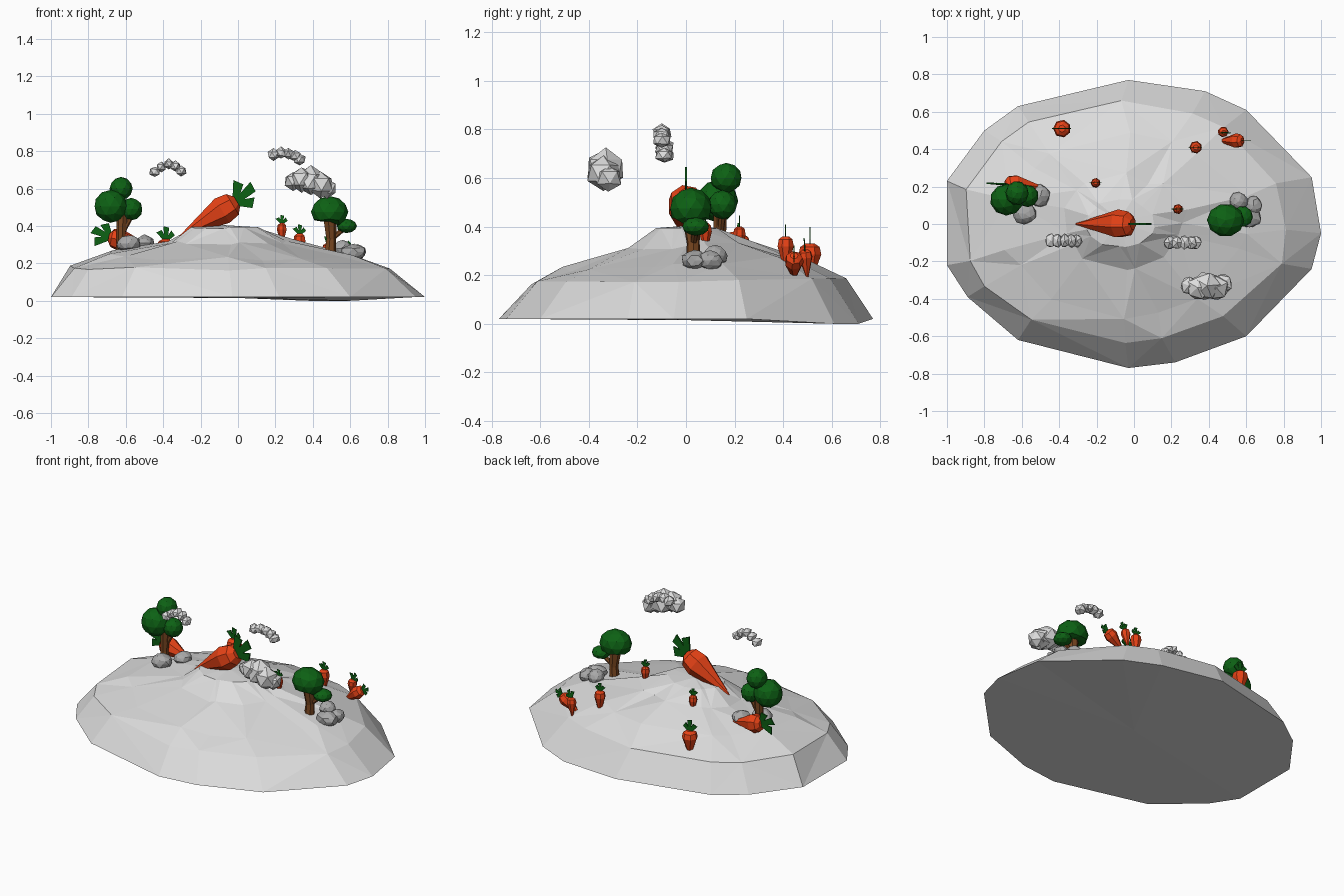
import bpy, bmesh, math, random
from mathutils import Vector, Matrix

random.seed(4)
if "Cube" in bpy.data.objects:
    bpy.data.objects.remove(bpy.data.objects["Cube"], do_unlink=True)


def material(name, rgb):
    m = bpy.data.materials.new(name)
    m.use_nodes = True
    m.diffuse_color = (*rgb, 1)
    m.node_tree.nodes["Principled BSDF"].inputs["Base Color"].default_value = (*rgb, 1)
    return m


PALE = material("pale grey", (0.72, 0.72, 0.72))
STONE = material("stone grey", (0.4, 0.4, 0.4))
ORANGE = material("carrot orange", (0.8, 0.055, 0.008))
GREEN = material("leaf green", (0.004, 0.12, 0.007))
BARK = material("bark brown", (0.2, 0.065, 0.015))


def finish(bm, name, mat):
    bmesh.ops.recalc_face_normals(bm, faces=bm.faces)
    mesh = bpy.data.meshes.new(name)
    bm.to_mesh(mesh)
    bm.free()
    mesh.materials.append(mat)
    ob = bpy.data.objects.new(name, mesh)
    bpy.context.collection.objects.link(ob)
    return ob


def blobs(name, mat, parts, detail=2, jitter=0.0):
    """Joined low-poly lumps, each given as centre and radii."""
    bm = bmesh.new()
    for centre, radii in parts:
        turn = Matrix.Rotation(random.uniform(0, 3), 4, "Z")
        verts = bmesh.ops.create_icosphere(bm, subdivisions=detail, radius=1, matrix=turn)["verts"]
        for v in verts:
            k = 1 + random.uniform(-jitter, jitter)
            v.co = Vector(centre) + Vector([c * r * k for c, r in zip(v.co, radii)])
    return finish(bm, name, mat)


def tube(bm, stations, sides):
    """Closed loft through (centre, radius) stations, across their overall axis."""
    axis = Vector(stations[-1][0]) - Vector(stations[0][0])
    turn = axis.to_track_quat("Z", "Y")
    rings = []
    for centre, r in stations:
        ring = []
        for i in range(sides):
            a = math.tau * i / sides
            ring.append(bm.verts.new(Vector(centre) + turn @ Vector((r * math.cos(a), r * math.sin(a), 0))))
        rings.append(ring)
    for low, high in zip(rings, rings[1:]):
        for i in range(sides):
            j = (i + 1) % sides
            bm.faces.new((low[i], low[j], high[j], high[i]))
    bm.faces.new(rings[0])
    bm.faces.new(rings[-1])


# Island: an irregular outline lofted inward to a low hilltop
outline = [(1, -.05), (.95, .25), (.6, .61), (.38, .71), (-.03, .77), (-.62, .63), (-.8, .5), (-1, .23),
           (-1, -.22), (-.89, -.39), (-.62, -.62), (-.03, -.77), (.22, -.74), (.6, -.6), (.95, -.24)]
# scale, height, shift in x, extra height at the back, roughness
levels = [(1, .02, 0, 0, 0), (.85, .18, -.03, .01, .02), (.64, .25, -.03, .025, .03),
          (.33, .32, -.05, .01, .025), (.17, .39, -.07, 0, .012)]
bm = bmesh.new()
rings = []
for scale, z, shift, back, rough in levels:
    ring = []
    for x, y in outline:
        wobble = [random.uniform(-rough, rough) for _ in range(3)]
        ring.append(bm.verts.new((x * scale + shift + wobble[0], y * scale + wobble[1],
                                  z + back * y / .77 + wobble[2] * .4)))
    rings.append(ring)
rings[0][2].co.z = rings[0][3].co.z = 0
n = len(outline)
for k, (low, high) in enumerate(zip(rings, rings[1:])):
    for i in range(n):
        j = (i + 1) % n
        if (i + k) % 2:
            tris = ((low[i], low[j], high[j]), (low[i], high[j], high[i]))
        else:
            tris = ((low[i], low[j], high[i]), (low[j], high[j], high[i]))
        for t in tris:
            bm.faces.new(t)
peak = bm.verts.new((-.08, .02, .405))
base = bm.verts.new((0, 0, .015))
for i in range(n):
    j = (i + 1) % n
    bm.faces.new((rings[-1][i], rings[-1][j], peak))
    bm.faces.new((rings[0][j], rings[0][i], base))
finish(bm, "island", PALE)


def carrot(name, tip, crown, radius, leaf, lean=0):
    """Tapered root with a flat fan of three blunt leaves on its crown."""
    tip, crown = Vector(tip), Vector(crown)
    bm = bmesh.new()
    shape = [(0, .05), (.35, .5), (.74, 1), (.92, .85), (1, .4)]
    tube(bm, [(tip.lerp(crown, t), radius * r) for t, r in shape], 7)
    finish(bm, name + "_root", ORANGE)
    bm = bmesh.new()
    along = (crown - tip).normalized()
    start = crown - along * radius * .2
    for angle, size in ((-38, .85), (0, 1), (40, .75)):
        d = Matrix.Rotation(math.radians(angle + lean), 3, "Y") @ along
        side = d.cross(Vector((0, 1, 0))).normalized()
        end = start + d * leaf * size
        thick = Vector((0, leaf * .04, 0))
        flat = [start - side * leaf * .1, end - side * leaf * .25,
                end + side * leaf * .2 + d * leaf * .12, start + side * leaf * .1]
        front = [bm.verts.new(p - thick) for p in flat]
        rear = [bm.verts.new(p + thick) for p in flat]
        bm.faces.new(front)
        bm.faces.new(rear[::-1])
        for i in range(4):
            j = (i + 1) % 4
            bm.faces.new((front[i], rear[i], rear[j], front[j]))
    finish(bm, name + "_leaves", GREEN)


carrot("giant_carrot", (-.31, 0, .345), (-.005, 0, .53), .078, .125, -12)
carrot("fallen_carrot", (-.47, .19, .29), (-.69, .21, .34), .06, .1, 10)
carrot("back_carrot", (-.385, .51, .16), (-.385, .51, .33), .048, .07)
carrot("hill_carrot", (-.205, .22, .27), (-.205, .22, .40), .026, .045)
carrot("slope_carrot", (.235, .08, .28), (.235, .08, .415), .027, .045)
carrot("far_carrot", (.33, .41, .2), (.33, .41, .36), .034, .05)
carrot("leaning_carrot", (.45, .445, .18), (.58, .445, .28), .04, .05, 15)
carrot("tilted_carrot", (.465, .5, .18), (.48, .49, .305), .029, .05, 20)


def trunk(name, paths):
    bm = bmesh.new()
    for path in paths:
        tube(bm, path, 7)
    finish(bm, name, BARK)


# Trees
trunk("right_side_trunk", [
    [((-.62, .14, .22), .034), ((-.625, .14, .33), .024), ((-.62, .14, .48), .03)],
    [((-.62, .14, .36), .014), ((-.57, .15, .46), .016)]])
blobs("right_side_foliage", GREEN, [((-.68, .13, .505), (.09, .085, .088)),
                                    ((-.625, .165, .6), (.062, .065, .062)),
                                    ((-.57, .15, .49), (.06, .06, .06))])
trunk("left_side_trunk", [
    [((.49, .03, .22), .034), ((.497, .03, .33), .027), ((.49, .02, .46), .04)],
    [((.5, .03, .33), .014), ((.57, .04, .39), .014)]])
crown = blobs("left_side_foliage", GREEN, [((.49, .02, .475), (.1, .088, .085)),
                                           ((.58, .04, .4), (.056, .056, .038))])
for v in crown.data.vertices:  # flatten the underside of the main dome
    if v.co.x < .53 or v.co.z > .44:
        v.co.z = max(v.co.z, .425)

# Boulders beside the trees
blobs("right_side_boulders", STONE, [((-.585, .055, .305), (.065, .055, .045)),
                                     ((-.5, .15, .31), (.05, .06, .042))], 2, .08)
blobs("left_side_boulders", STONE, [((.615, .035, .26), (.068, .055, .042)),
                                    ((.56, .12, .28), (.05, .05, .045)),
                                    ((.64, .1, .26), (.045, .05, .04))], 2, .08)

# Clouds
blobs("right_side_cloud", PALE, [((x, -.09, z), (.03, .04, .03)) for x, z in
      ((-.445, .69), (-.41, .715), (-.37, .73), (-.335, .72), (-.305, .695))], 1, .12)
blobs("left_side_cloud", PALE, [((x, -.1, z), (.033, .04, .033)) for x, z in
      ((.19, .78), (.23, .79), (.27, .785), (.305, .775), (.33, .755))], 1, .12)
blobs("front_cloud", PALE, [((x, y, z), (r, r, r)) for x, y, z, r in
      ((.295, -.33, .64, .05), (.34, -.34, .65, .068), (.39, -.33, .64, .083),
       (.44, -.34, .62, .07), (.475, -.32, .6, .055))], 1, .1)
